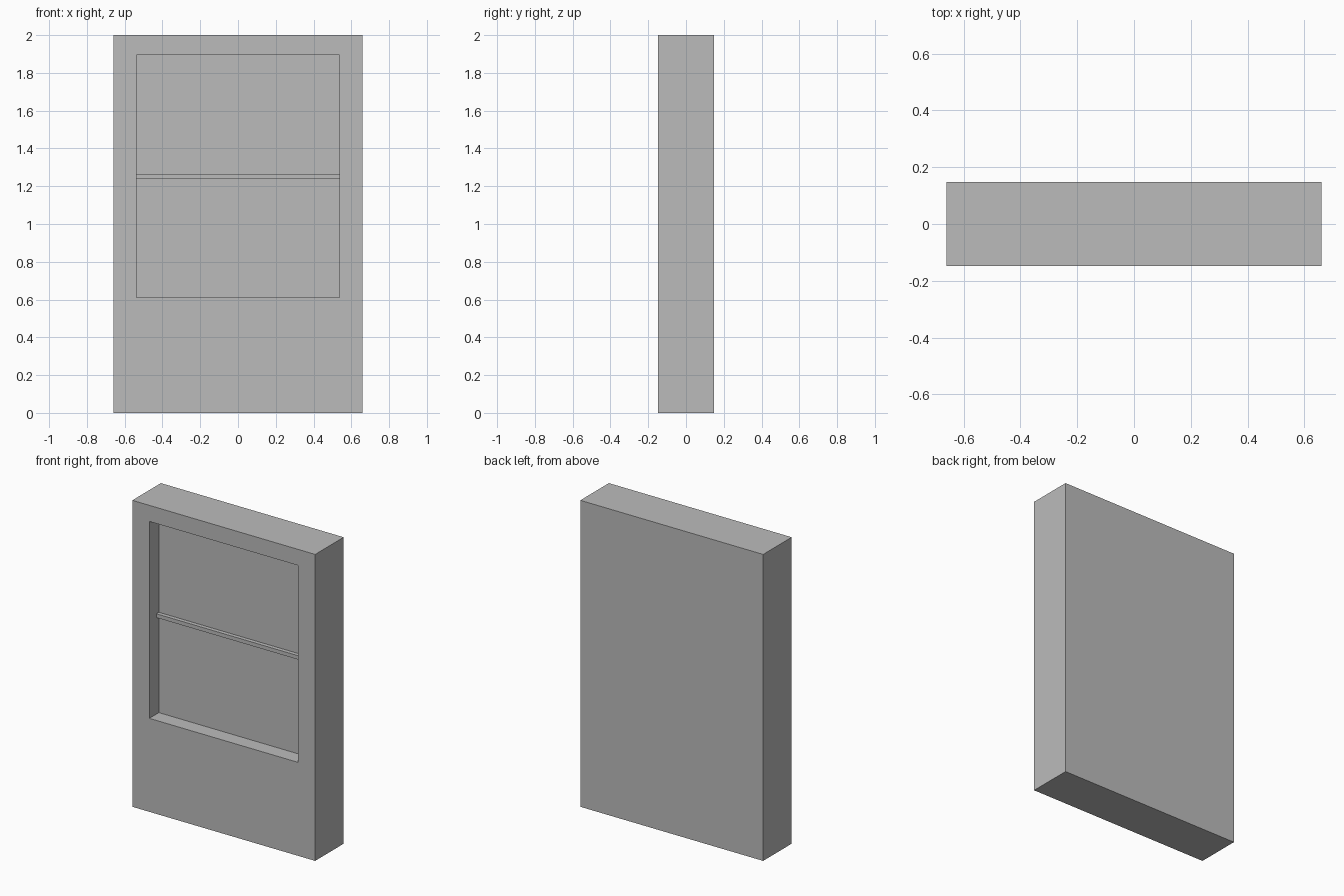
import bpy
import bmesh

cube = bpy.data.objects.get("Cube")
if cube:
    bpy.data.objects.remove(cube, do_unlink=True)

GREY = (0.5, 0.5, 0.5, 1)
grey = bpy.data.materials.new("plain grey")
grey.use_nodes = True
grey.diffuse_color = GREY
grey.node_tree.nodes["Principled BSDF"].inputs["Base Color"].default_value = GREY

HALF_W, HALF_D, HEIGHT = 0.66, 0.147, 2.0
OPEN_W, OPEN_LOW, OPEN_HIGH = 0.537, 0.61, 1.895
RECESS_Y = -HALF_D + 0.098


def box(bm, low, high):
    verts = bmesh.ops.create_cube(bm, size=1)["verts"]
    for v in verts:
        for i in range(3):
            v.co[i] = low[i] if v.co[i] < 0 else high[i]
    return verts


def add_object(name, bm):
    mesh = bpy.data.meshes.new(name)
    bm.to_mesh(mesh)
    bm.free()
    mesh.materials.append(grey)
    obj = bpy.data.objects.new(name, mesh)
    bpy.context.collection.objects.link(obj)
    return obj


# Slab with a rectangular recess pushed into its front face
bm = bmesh.new()
box(bm, (-HALF_W, -HALF_D, 0), (HALF_W, HALF_D, HEIGHT))
bm.normal_update()
front = min(bm.faces, key=lambda f: f.calc_center_median().y)
middle = HEIGHT / 2
bmesh.ops.inset_region(bm, faces=[front], thickness=0.1)
for v in front.verts:
    v.co.x = OPEN_W if v.co.x > 0 else -OPEN_W
    v.co.z = OPEN_HIGH if v.co.z > middle else OPEN_LOW
floor = bmesh.ops.extrude_discrete_faces(bm, faces=[front])["faces"][0]
for v in floor.verts:
    v.co.y = RECESS_Y
bmesh.ops.recalc_face_normals(bm, faces=bm.faces)
add_object("panel_body", bm)

# Slim rail across the recess
bm = bmesh.new()
box(bm, (-OPEN_W, RECESS_Y - 0.026, 1.24), (OPEN_W, RECESS_Y, 1.265))
add_object("cross_rail", bm)
